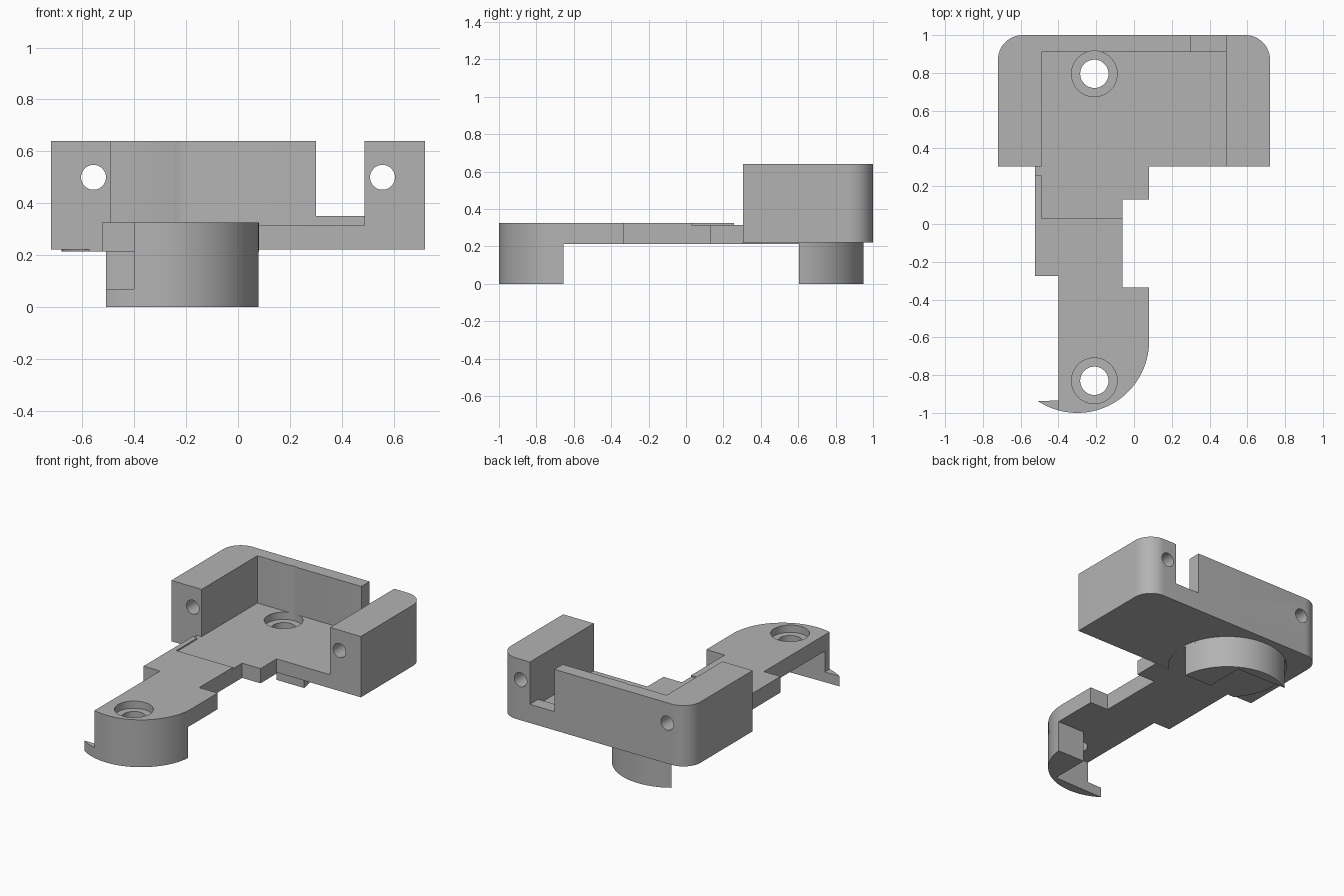
import bpy, bmesh
from math import cos, sin, pi, radians
from mathutils import Matrix

if "Cube" in bpy.data.objects:
    bpy.data.objects.remove(bpy.data.objects["Cube"], do_unlink=True)

GREY = (0.45, 0.45, 0.45, 1)
mat = bpy.data.materials.new("plain grey")
mat.use_nodes = True
mat.diffuse_color = GREY
mat.node_tree.nodes["Principled BSDF"].inputs["Base Color"].default_value = GREY


def arc(cx, cy, r, a, b, n=24):
    angles = [radians(a + (b - a) * i / n) for i in range(n + 1)]
    return [(cx + r * cos(t), cy + r * sin(t)) for t in angles]


def rect(x0, x1, y0, y1):
    return [(x0, y0), (x1, y0), (x1, y1), (x0, y1)]


def prism(name, outline, z0, z1):
    bm = bmesh.new()
    face = bm.faces.new([bm.verts.new((x, y, z0)) for x, y in outline])
    ext = bmesh.ops.extrude_face_region(bm, geom=[face])["geom"]
    bmesh.ops.translate(bm, vec=(0, 0, z1 - z0),
                        verts=[v for v in ext if isinstance(v, bmesh.types.BMVert)])
    bmesh.ops.recalc_face_normals(bm, faces=bm.faces)
    me = bpy.data.meshes.new(name)
    bm.to_mesh(me)
    bm.free()
    me.materials.append(mat)
    ob = bpy.data.objects.new(name, me)
    bpy.context.collection.objects.link(ob)
    return ob


def round_cutter(x, y, r, z0, z1):
    return prism("round_cutter", arc(x, y, r, 0, 352.5, 47), z0, z1)


def cut(ob, *cutters):
    bpy.context.view_layer.objects.active = ob
    for c in cutters:
        c.hide_render = True
        mod = ob.modifiers.new("cut", 'BOOLEAN')
        mod.operation, mod.solver, mod.object = 'DIFFERENCE', 'EXACT', c
        bpy.ops.object.modifier_apply(modifier=mod.name)
        bpy.data.objects.remove(c, do_unlink=True)


ARM_LOW, ARM_TOP, DECK_TOP = 0.214, 0.325, 0.315
HOLE_X, HOLE_FRONT, HOLE_REAR = -0.21, -0.83, 0.795
R, CX, MID = 0.38, -0.30, -0.025   # foot radius, centre x, front/rear mirror line


def screw_hole(y, top):
    return [round_cutter(HOLE_X, y, 0.075, -0.1, 0.9),
            round_cutter(HOLE_X, y, 0.121, top - 0.05, 0.9)]


# Housing block with rounded back corners, open tray, notch and wall holes
body = prism("housing", [(-0.72, 0.305), (0.72, 0.305)]
             + arc(0.59, 0.87, 0.13, 0, 90, 12) + arc(-0.59, 0.87, 0.13, 90, 180, 12),
             0.222, 0.64)
wall_holes = []
for side in (-1, 1):
    c = round_cutter(0, 0, 0.048, -2, 2)
    c.data.transform(Matrix.Translation((side * 0.557, 0, 0.5)) @ Matrix.Rotation(pi / 2, 4, 'X'))
    wall_holes.append(c)
cut(body, prism("tray_cutter", rect(-0.49, 0.487, 0.1, 0.91), DECK_TOP, 0.9),
    prism("notch_cutter", rect(0.30, 0.487, 0.85, 1.2), 0.35, 0.9),
    *wall_holes, *screw_hole(HOLE_REAR, DECK_TOP))

# Thin round pad under the housing
pad = prism("housing_pad", arc(CX, 0.57, R, -44.2, 224.2, 48), ARM_LOW, 0.222)
cut(pad, round_cutter(HOLE_X, HOLE_REAR, 0.075, -0.1, 0.9))

# Deck in front of the housing, with a raised rail on one edge
prism("deck", [(-0.525, 0.03), (-0.06, 0.03), (-0.06, 0.13), (0.08, 0.13),
               (0.08, 0.305), (-0.525, 0.305)], ARM_LOW, DECK_TOP)
prism("deck_rail", rect(-0.525, -0.49, 0.03, 0.257), DECK_TOP, ARM_TOP)

# Arm with rounded front end
start = -105.3   # arc angle where the arm meets its straight side
arm = prism("arm", [(-0.525, 0.03), (-0.525, -0.275), (-0.40, -0.275)]
            + arc(CX, -0.62, R, start, 0, 36)
            + [(0.08, -0.335), (-0.06, -0.335), (-0.06, 0.03)], ARM_LOW, ARM_TOP)
cut(arm, *screw_hole(HOLE_FRONT, ARM_TOP))

# Hooked feet, mirrored front to rear
foot_outline = arc(CX, -0.62, R, -123.5, -5.3, 36) + [(-0.13, -0.655), (-0.13, -0.93)]
front_foot = prism("front_foot", foot_outline, 0, ARM_LOW)
cut(front_foot, prism("hook_cutter", rect(-0.7, -0.40, -1.2, -0.5), 0.07, 0.5))
prism("rear_foot", [(x, 2 * MID - y) for x, y in foot_outline], 0, ARM_LOW)

# Smooth the curved walls, keep edges sharp
for ob in bpy.context.collection.objects:
    if ob.type == 'MESH' and mat.name in ob.data.materials:
        bpy.ops.object.select_all(action='DESELECT')
        ob.select_set(True)
        bpy.context.view_layer.objects.active = ob
        bpy.ops.object.shade_smooth_by_angle(angle=radians(30))
